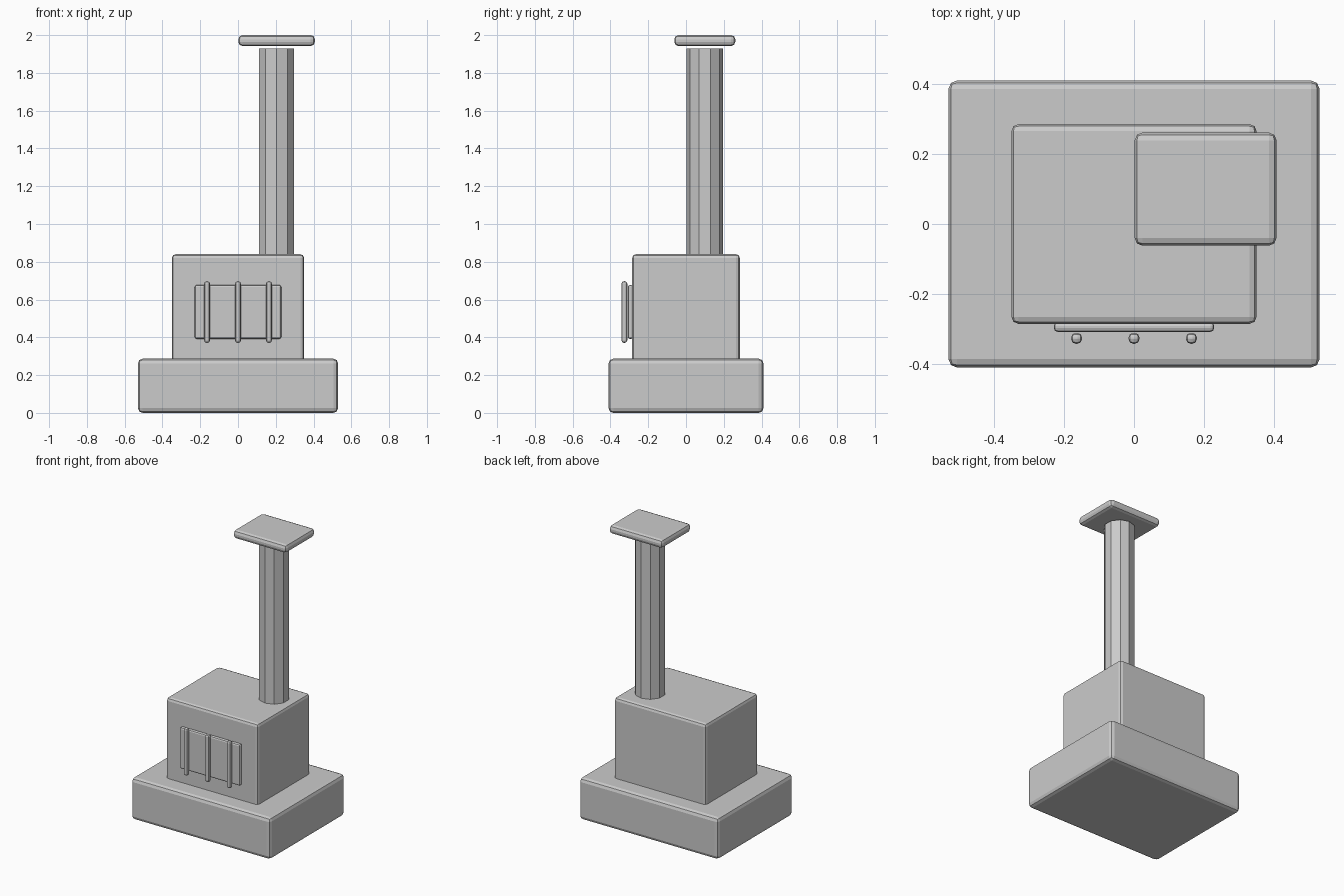
import bpy

if "Cube" in bpy.data.objects:
    bpy.data.objects.remove(bpy.data.objects["Cube"])


def add_bevel(obj, width, segments=2):
    mod = obj.modifiers.new("edge_bevel", 'BEVEL')
    mod.width = width
    mod.segments = segments
    mod.limit_method = 'ANGLE'


def block(name, x, y, z, bevel):
    """Bevelled box from (min, max) ranges on each axis."""
    spans = (x, y, z)
    bpy.ops.mesh.primitive_cube_add(size=1, location=[(a + b) / 2 for a, b in spans])
    obj = bpy.context.object
    obj.name = name
    obj.scale = [b - a for a, b in spans]
    bpy.ops.object.transform_apply(location=False, rotation=False, scale=True)
    add_bevel(obj, bevel)
    return obj


# Hearth slab and firebox
block("hearth_base", (-0.53, 0.53), (-0.41, 0.41), (0.0, 0.287), 0.025)
block("firebox", (-0.35, 0.35), (-0.285, 0.285), (0.26, 0.84), 0.02)

# Fire door on the front face, with three grate bars standing off it
block("fire_door", (-0.229, 0.229), (-0.308, -0.28), (0.392, 0.677), 0.011)
for i, cx in enumerate((-0.164, 0.0, 0.164)):
    block(f"grate_bar_{i + 1}", (cx - 0.0155, cx + 0.0155),
          (-0.342, -0.311), (0.371, 0.697), 0.013)

# Ten-sided flue pipe rising from the firebox
z0, z1 = 0.81, 1.93
bpy.ops.mesh.primitive_cylinder_add(vertices=10, radius=0.0975, depth=z1 - z0,
                                    location=(0.204, 0.099, (z0 + z1) / 2))
bpy.context.object.name = "flue_pipe"

# Flat rain cap just above the pipe
block("rain_cap", (0.002, 0.407), (-0.062, 0.261), (1.942, 2.0), 0.022)
